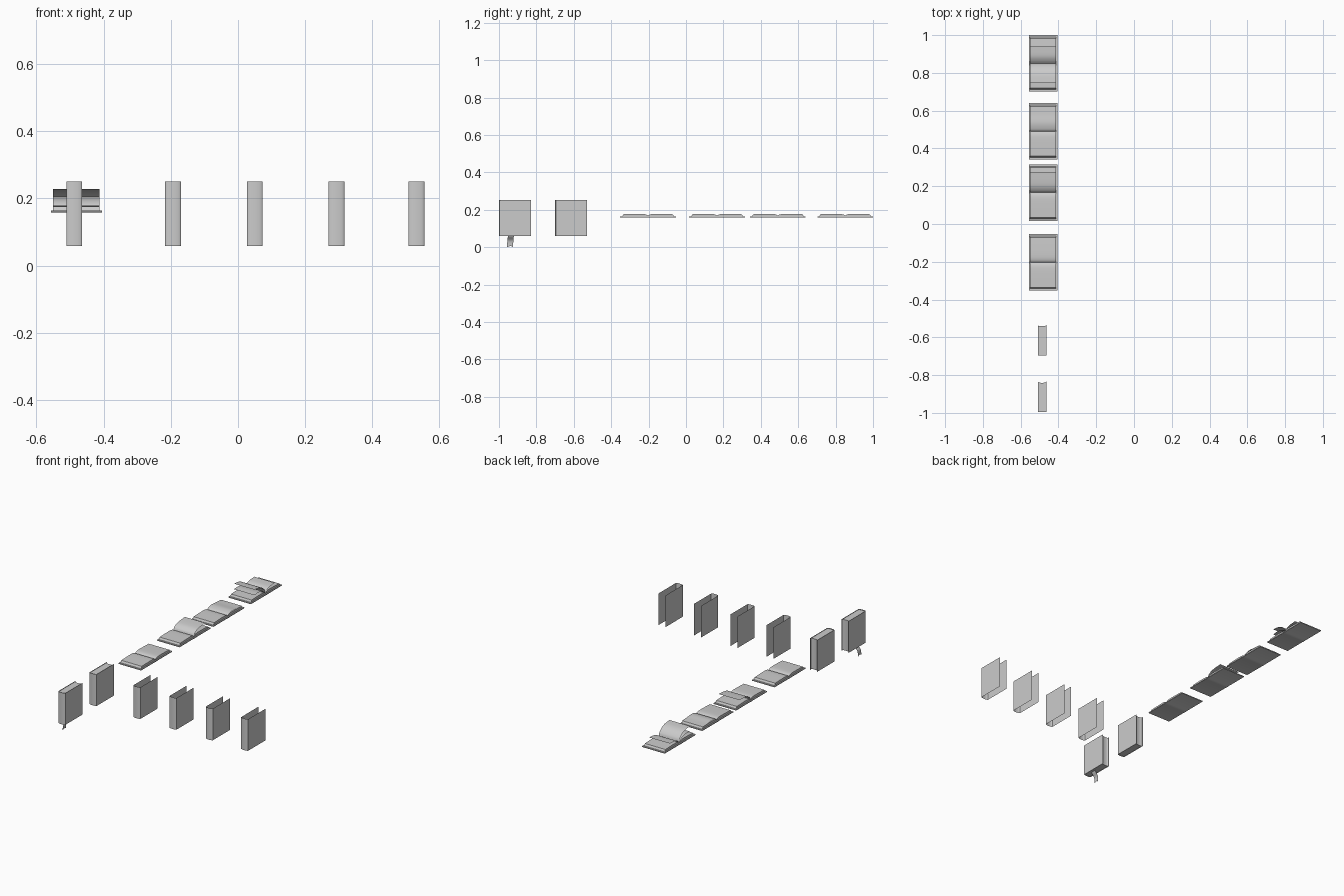
import bpy, bmesh, math
from mathutils import Vector

if "Cube" in bpy.data.objects:
    bpy.data.objects.remove(bpy.data.objects["Cube"])

W = 0.047          # closed book thickness
Z0, Z1 = 0.059, 0.251


def finish(name, bm, recalc=True):
    if recalc:
        bmesh.ops.recalc_face_normals(bm, faces=bm.faces)
    me = bpy.data.meshes.new(name)
    bm.to_mesh(me)
    bm.free()
    ob = bpy.data.objects.new(name, me)
    bpy.context.collection.objects.link(ob)
    bpy.context.view_layer.objects.active = ob
    ob.select_set(True)
    bpy.ops.object.shade_smooth_by_angle(angle=math.radians(35))
    ob.select_set(False)
    return ob


def extrude(name, pts, d, closed):
    """Sweep a profile of 3D points along d; closed profiles get end caps."""
    bm = bmesh.new()
    a = [bm.verts.new(p) for p in pts]
    b = [bm.verts.new(Vector(p) + Vector(d)) for p in pts]
    n = len(pts)
    for i in range(n if closed else n - 1):
        j = (i + 1) % n
        bm.faces.new((a[i], a[j], b[j], b[i]))
    if closed:
        bm.faces.new(a)
        bm.faces.new(b[::-1])
    return finish(name, bm, closed)


def smooth(pts, steps=5):
    """Catmull-Rom refinement of a short 2D path."""
    p = [Vector(q) for q in pts]
    p = [2 * p[0] - p[1]] + p + [2 * p[-1] - p[-2]]
    out = []
    for i in range(1, len(p) - 2):
        for k in range(steps):
            t = k / steps
            out.append(0.5 * (2 * p[i] + (p[i + 1] - p[i - 1]) * t
                       + (2 * p[i - 1] - 5 * p[i] + 4 * p[i + 1] - p[i + 2]) * t * t
                       + (3 * p[i] - p[i - 1] - 3 * p[i + 1] + p[i + 2]) * t ** 3))
    return out + [p[-2]]


def case_cover(name, cx, y):
    """Thin U-shaped cover: two boards joined by a bowed spine."""
    h = W / 2
    prof = [(-h, 0.17), (-h, 0.006)]
    prof += [(h * 0.97 * math.sin(a), 0.006 - 0.006 * math.cos(a))
             for a in [math.radians(-75 + 15 * i) for i in range(11)]]
    prof += [(h, 0.006), (h, 0.17)]
    extrude(name, [(cx + u, y + v, Z0) for u, v in prof], (0, 0, Z1 - Z0), False)


def closed_book(name, cx, y):
    case_cover(name + "_cover", cx, y)
    # page block with a hollow fore edge
    h = W / 2 - 0.001
    prof = [(-h, 0.004), (h, 0.004)]
    prof += [(h * math.cos(a), 0.165 - 0.006 * math.sin(a))
             for a in [math.pi * i / 8 for i in range(9)]]
    extrude(name + "_pages", [(cx + u, y + v, Z0 + 0.003) for u, v in prof],
            (0, 0, Z1 - Z0 - 0.006), True)


def open_book(name, cy, leaves=()):
    # cover lying open, with a shallow spine channel
    half = [(0.011, 0.158), (0.014, 0.159), (0.149, 0.159)]
    top = [(0.149, 0.164), (0.011, 0.164)]
    right = half + top
    prof = right + [(-u, z) for u, z in reversed(right)]
    extrude(name + "_cover", [(-0.557, cy + u, z) for u, z in prof], (0.152, 0, 0), True)
    # two page stacks that dip to the gutter
    curve = smooth([(0, 0.168), (0.01, 0.1745), (0.03, 0.178), (0.07, 0.178), (0.132, 0.176)])
    side = [(v[0], v[1]) for v in curve] + [(0.139, 0.1635)]
    prof = [(-u, z) for u, z in reversed(side)] + side[1:]
    extrude(name + "_pages", [(-0.550, cy + u, z) for u, z in prof], (0.138, 0, 0), True)
    # lifted leaves
    for i, path in enumerate(leaves):
        extrude(f"{name}_leaf_{i + 1}", [(-0.550, cy + v[0], v[1]) for v in smooth(path)],
                (0.138, 0, 0), False)


# closed books
closed_book("ribbon_book", -0.487, -1.0)
closed_book("closed_book", -0.487, -0.70)

# ribbon bookmark with a notched tail
bm = bmesh.new()
rows = []
path = smooth([(-0.482, 0.064), (-0.488, 0.054), (-0.502, 0.038), (-0.507, 0.022), (-0.508, 0.0)], 4)
for i, p in enumerate(path):
    last = i == len(path) - 1
    y = -0.942 + 0.006 * p[1] / 0.064
    rows.append([bm.verts.new((p[0], y + s * 0.016, p[1] + (0.014 if last and s == 0 else 0)))
                 for s in (-1, 0, 1)])
for r, q in zip(rows, rows[1:]):
    for k in (0, 1):
        bm.faces.new((r[k], r[k + 1], q[k + 1], q[k]))
finish("ribbon_bookmark", bm)

# empty covers
for i, cx in enumerate((-0.193, 0.050, 0.293, 0.531)):
    case_cover(f"empty_cover_{i + 1}", cx, -0.70)

# open books
open_book("open_book_plain", -0.203)
open_book("open_book_lifted", 0.166,
          [[(0, 0.17), (0.008, 0.183), (0.03, 0.196), (0.06, 0.202), (0.11, 0.206)]])
open_book("open_book_low", 0.491,
          [[(0, 0.17), (0.012, 0.178), (0.045, 0.184), (0.09, 0.180), (0.132, 0.178)]])
open_book("open_book_turning", 0.851,
          [[(0, 0.17), (-0.008, 0.19), (-0.03, 0.211), (-0.06, 0.223), (-0.104, 0.228)],
           [(0, 0.17), (-0.012, 0.182), (-0.04, 0.193), (-0.07, 0.197), (-0.105, 0.195)],
           [(0, 0.17), (0.015, 0.182), (0.04, 0.192), (0.09, 0.196)]])
